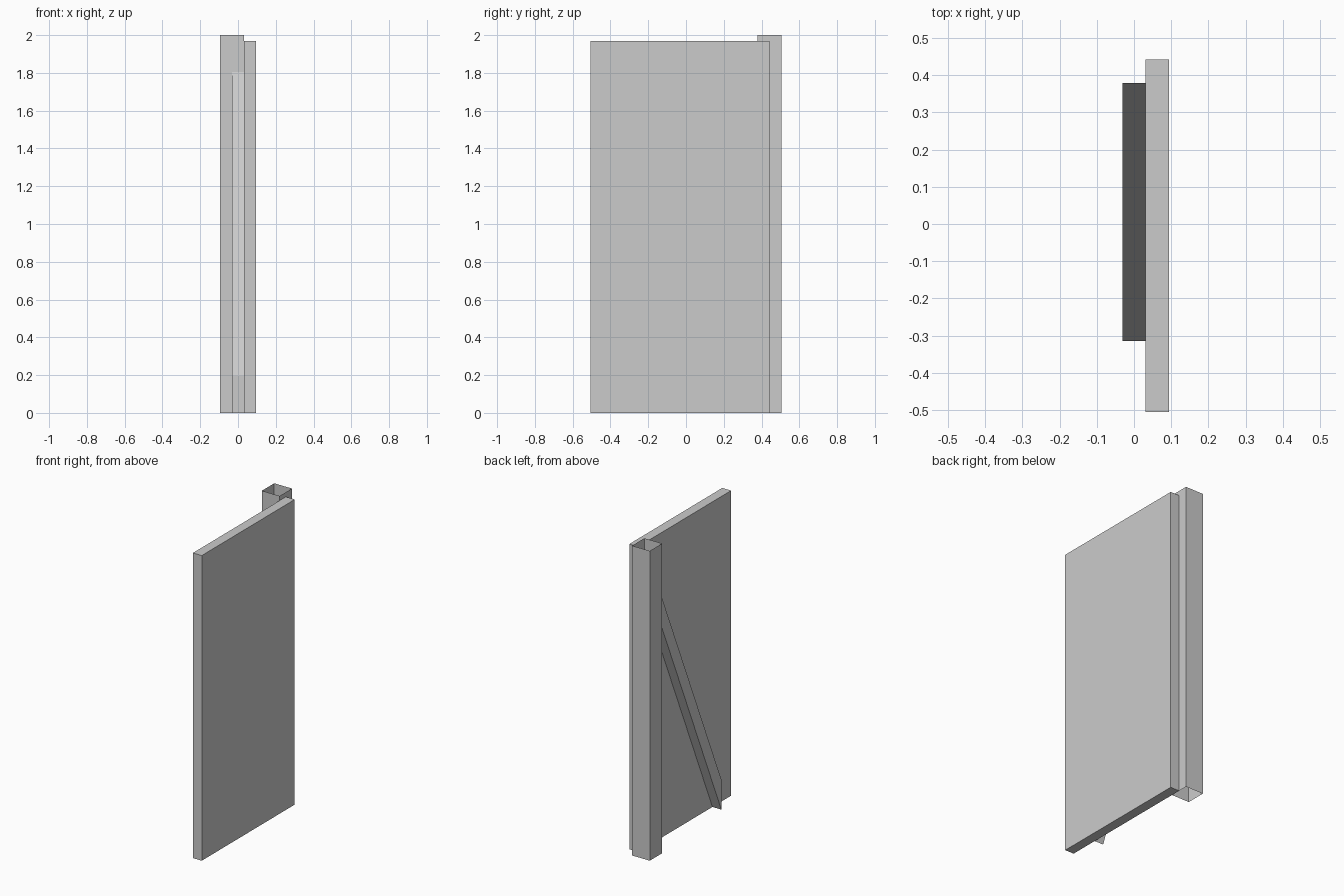
import bpy
import bmesh
from mathutils import Vector

if "Cube" in bpy.data.objects:
    bpy.data.objects.remove(bpy.data.objects["Cube"])

U = 0.0316  # half of the board thickness


def prism(name, profile, direction, capped=True):
    """Extrude a closed 3D outline along a direction, optionally open-ended."""
    bm = bmesh.new()
    base = bm.faces.new([bm.verts.new(p) for p in profile])
    result = bmesh.ops.extrude_face_region(bm, geom=[base], use_keep_orig=True)
    moved = [g for g in result["geom"] if isinstance(g, bmesh.types.BMVert)]
    bmesh.ops.translate(bm, vec=Vector(direction), verts=moved)
    if not capped:
        caps = [base] + [g for g in result["geom"] if isinstance(g, bmesh.types.BMFace)]
        bmesh.ops.delete(bm, geom=caps, context='FACES_ONLY')
    bmesh.ops.recalc_face_normals(bm, faces=bm.faces)
    mesh = bpy.data.meshes.new(name)
    bm.to_mesh(mesh)
    bm.free()
    obj = bpy.data.objects.new(name, mesh)
    bpy.context.collection.objects.link(obj)
    return obj


def rect(x0, x1, y0, y1):
    return [(x0, y0, 0), (x1, y0, 0), (x1, y1, 0), (x0, y1, 0)]


# Door panel
prism("door_panel", rect(U, 3 * U, -0.505, 0.443), (0, 0, 1.97))

# Square hinge post, a thin tube open at both ends
prism("hinge_post", rect(-3 * U, U, 0.379, 0.505), (0, 0, 2.0), capped=False)

# Diagonal brace with vertically cut ends
brace = [(-U, -0.315, 0), (-U, 0.379, 1.61), (-U, 0.379, 1.805), (-U, -0.315, 0.195)]
prism("diagonal_brace", brace, (2 * U, 0, 0))
